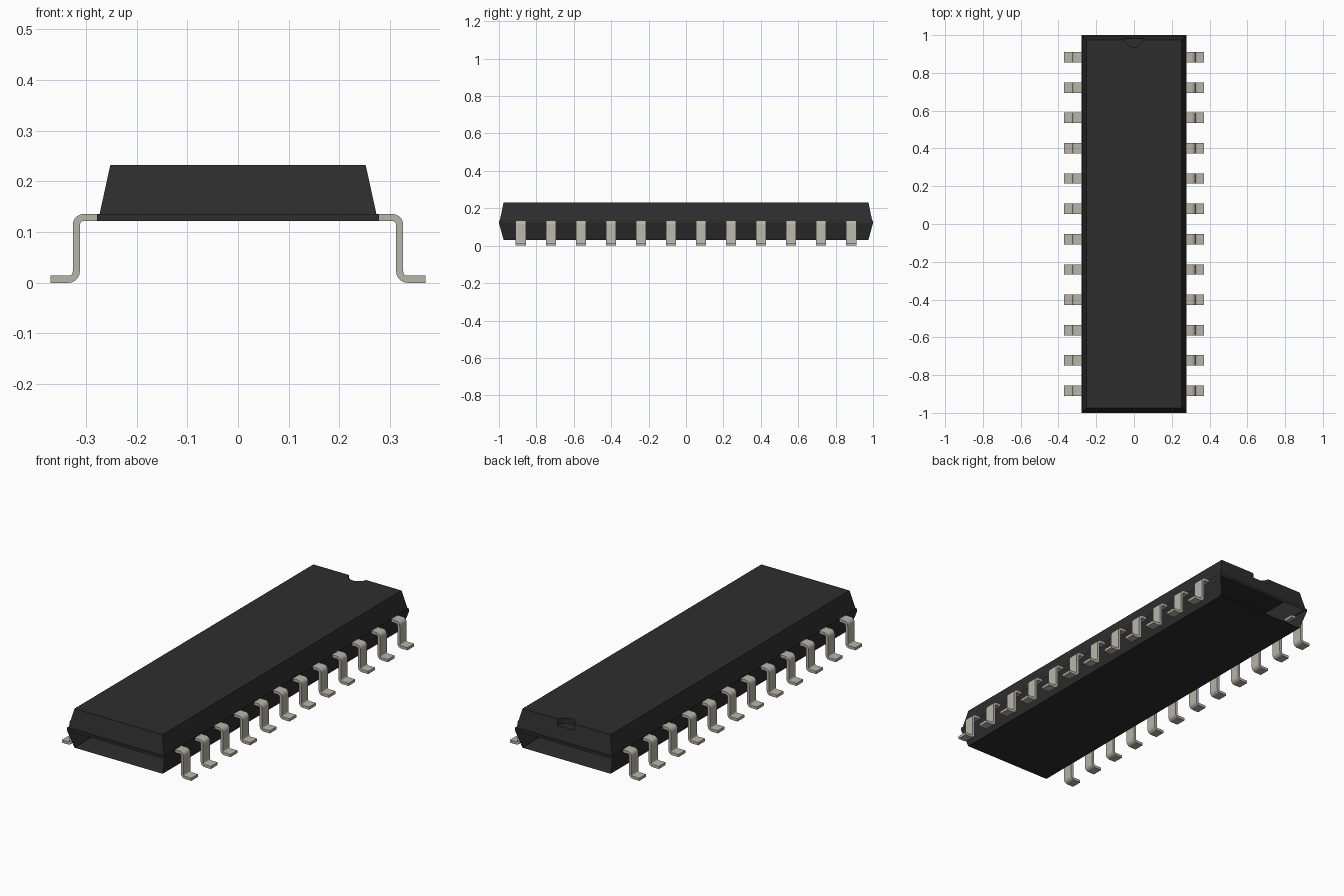
import bpy, bmesh, math

if "Cube" in bpy.data.objects:
    bpy.data.objects.remove(bpy.data.objects["Cube"], do_unlink=True)


def material(name, rgb, rough):
    m = bpy.data.materials.new(name)
    m.use_nodes = True
    m.diffuse_color = (*rgb, 1)
    b = m.node_tree.nodes["Principled BSDF"]
    b.inputs["Base Color"].default_value = (*rgb, 1)
    b.inputs["Roughness"].default_value = rough
    return m


black = material("black_plastic", (0.027, 0.027, 0.027), 0.7)
metal = material("tinned_metal", (0.48, 0.46, 0.40), 0.5)


def add_object(name, bm, mat):
    bmesh.ops.recalc_face_normals(bm, faces=bm.faces)
    me = bpy.data.meshes.new(name)
    bm.to_mesh(me)
    bm.free()
    me.materials.append(mat)
    ob = bpy.data.objects.new(name, me)
    bpy.context.collection.objects.link(ob)
    return ob


# Package body: stacked rectangles (half width, half length, height)
LEVELS = [(0.252, 0.975, 0.03), (0.278, 1.0, 0.122), (0.278, 1.0, 0.136),
          (0.273, 0.995, 0.136), (0.252, 0.975, 0.232)]
bm = bmesh.new()
rings = [[bm.verts.new((sx * x, sy * y, z))
          for sx, sy in ((-1, -1), (1, -1), (1, 1), (-1, 1))] for x, y, z in LEVELS]
for a, b in zip(rings, rings[1:]):
    for i in range(4):
        j = (i + 1) % 4
        bm.faces.new((a[i], a[j], b[j], b[i]))
bm.faces.new(rings[0][::-1])
bm.faces.new(rings[-1])
body = add_object("package_body", bm, black)

# Half-round notch cut into the top at the back end
bm = bmesh.new()
bmesh.ops.create_cone(bm, cap_ends=True, segments=24, radius1=0.05, radius2=0.05, depth=0.1)
bmesh.ops.translate(bm, verts=bm.verts, vec=(0, 0.985, 0.252))
cutter = add_object("notch_cutter", bm, black)
cutter.hide_render = True
cut = body.modifiers.new("notch", "BOOLEAN")
cut.operation, cut.solver, cut.object = "DIFFERENCE", "EXACT", cutter
deps = bpy.context.evaluated_depsgraph_get()
carved = bpy.data.meshes.new_from_object(body.evaluated_get(deps))
body.modifiers.clear()
body.data = carved
bpy.data.objects.remove(cutter, do_unlink=True)

# Open the two ends of the lower half
bm = bmesh.new()
bm.from_mesh(carved)
ends = [f for f in bm.faces
        if abs(f.normal.y) > 0.8 and f.calc_center_median().z < 0.12]
bmesh.ops.delete(bm, geom=ends, context="FACES")
bm.to_mesh(carved)
bm.free()


# Lead centre line with rounded bends, thickened into a strip
def arc(cx, cz, r, a0, a1, n=5):
    return [(cx + r * math.cos(math.radians(a0 + (a1 - a0) * i / n)),
             cz + r * math.sin(math.radians(a0 + (a1 - a0) * i / n))) for i in range(n + 1)]


R_OUT, R_IN = 0.022, 0.008
X_TOP, X_LOW, Z_TOP, Z_LOW = 0.304, 0.334, 0.114, 0.022
upper = [(0.255, 0.136)] + arc(X_TOP, Z_TOP, R_OUT, 90, 0) + arc(X_LOW, Z_LOW, R_IN, 180, 270) + [(0.37, 0.014)]
lower = [(0.255, 0.122)] + arc(X_TOP, Z_TOP, R_IN, 90, 0) + arc(X_LOW, Z_LOW, R_OUT, 180, 270) + [(0.37, 0.0)]
HALF, PITCH, COUNT = 0.0275, 0.1605, 12


def lead_row(name, side):
    bm = bmesh.new()
    for k in range(COUNT):
        y = (k - (COUNT - 1) / 2) * PITCH
        rows = [[bm.verts.new((side * x, y + dy, z)) for (x, z), dy in
                 ((u, -HALF), (u, HALF), (l, HALF), (l, -HALF))]
                for u, l in zip(upper, lower)]
        for a, b in zip(rows, rows[1:]):
            for i in range(4):
                j = (i + 1) % 4
                bm.faces.new((a[i], a[j], b[j], b[i]))
        bm.faces.new(rows[0])
        bm.faces.new(rows[-1])
    ob = add_object(name, bm, metal)
    bpy.ops.object.select_all(action="DESELECT")
    ob.select_set(True)
    bpy.context.view_layer.objects.active = ob
    bpy.ops.object.shade_smooth_by_angle(angle=math.radians(35))


lead_row("left_leads", 1)
lead_row("right_leads", -1)
